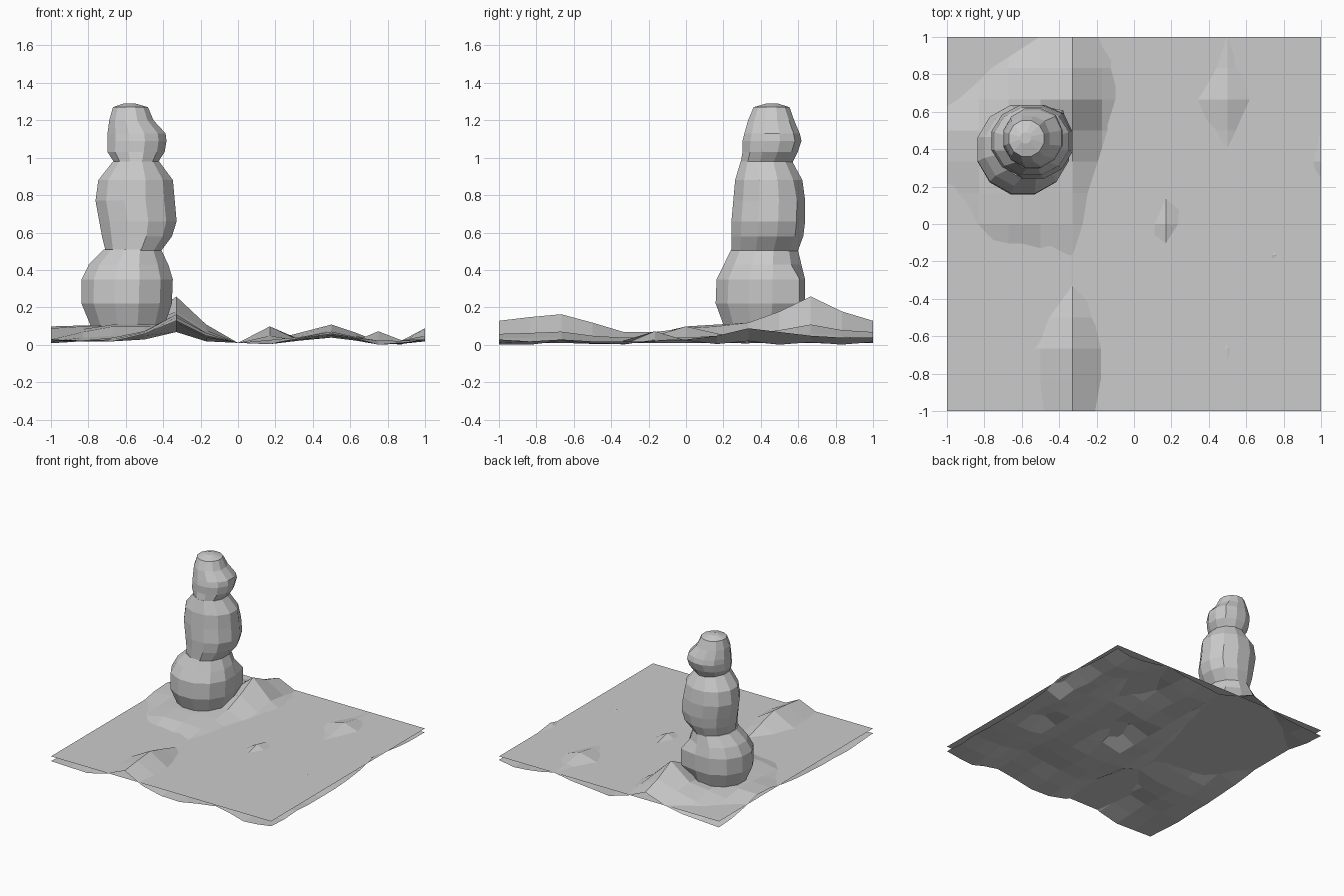
import bpy, bmesh, math, random

if "Cube" in bpy.data.objects:
    bpy.data.objects.remove(bpy.data.objects["Cube"])

random.seed(4)


def make_object(name, bm):
    bmesh.ops.recalc_face_normals(bm, faces=bm.faces)
    mesh = bpy.data.meshes.new(name)
    bm.to_mesh(mesh)
    bm.free()
    obj = bpy.data.objects.new(name, mesh)
    bpy.context.collection.objects.link(obj)
    return obj


def grid(name, xs, ys, height):
    bm = bmesh.new()
    v = [[bm.verts.new((x, y, height(x, y))) for x in xs] for y in ys]
    for j in range(len(ys) - 1):
        for i in range(len(xs) - 1):
            bm.faces.new((v[j][i], v[j][i + 1], v[j + 1][i + 1], v[j + 1][i]))
    obj = make_object(name, bm)
    if sum(p.normal.z for p in obj.data.polygons) < 0:
        obj.data.flip_normals()
    return obj


# flat snow sheet lying over the uneven ground
grid("flat_snow", (-1, 1), (-1, 1), lambda x, y: 0.067)

# uneven ground: columns of heights along y from -1 to 1 in steps of 1/6
YS = [-1 + j / 6 for j in range(13)]
ridges = {
    -1.0: (.03, .02, .01, .02, .02, .03, .04, .06, .09, .10, .06, .03, .02),
    -0.67: (.02, .03, .04, .02, .02, .05, .10, .11, .11, .11, .11, .085, .04),
    -0.5: (.06, .07, .075, .05, .03, .06, .10, .11, .11, .11, .13, .12, .07),
    -0.33: (.13, .15, .165, .12, .07, .07, .09, .10, .12, .18, .26, .18, .13),
    -0.17: (.05, .065, .065, .04, .02, .03, .03, .04, .06, .08, .11, .09, .06),
    0.5: (.06, .065, .072, .05, .04, .04, .04, .05, .06, .08, .11, .08, .07),
    1.0: (.03, .02, .03, .02, .02, .02, .03, .05, .09, .07, .05, .04, .04),
}
peaks = {(0.17, 6): .10, (0.75, 5): .074, (0.17, 5): .05, (0.17, 7): .062}
XS = (-1, -.83, -.67, -.5, -.33, -.17, 0, .17, .33, .5, .63, .75, .87, 1)


def ground_height(x, y):
    j = round((y + 1) * 6)
    if (x, j) in peaks:
        return peaks[(x, j)]
    if x in ridges:
        return ridges[x][j]
    if x == -.83:
        return (ridges[-1.0][j] + ridges[-.67][j]) / 2
    if x == 0:
        return 0.012
    if x in (.33, .63):
        return 0.6 * ridges[.5][j]
    return random.uniform(0, 0.03)


ground = grid("uneven_ground", XS, YS, ground_height)
low = min(v.co.z for v in ground.data.vertices)
for v in ground.data.vertices:
    v.co.z -= low


# lumpy stacked body: rings of (z, x min, x max, y min, y max)
def lump(name, rings, flap, sides=12):
    bm = bmesh.new()
    loops = []
    for k, (z, x0, x1, y0, y1) in enumerate(rings):
        loop = []
        for i in range(sides):
            a = 2 * math.pi * (i + 0.5) / sides
            # the rolled-up snow ends in a raised edge at the back right
            s = 1 + (flap if i == 1 and 0 < k < len(rings) - 2 else 0)
            loop.append(bm.verts.new(((x0 + x1) / 2 + s * (x1 - x0) / 2 * 1.02 * math.cos(a),
                                      (y0 + y1) / 2 + s * (y1 - y0) / 2 * 1.02 * math.sin(a), z)))
        loops.append(loop)
    for a, b in zip(loops, loops[1:]):
        for i in range(sides):
            n = (i + 1) % sides
            bm.faces.new((a[i], a[n], b[n], b[i]))
    bm.faces.new(loops[0])
    bm.faces.new(loops[-1])
    return make_object(name, bm)


lump("bottom_ball", [(.10, -.79, -.39, .20, .60), (.22, -.84, -.35, .155, .64),
                     (.35, -.84, -.345, .16, .64), (.43, -.80, -.37, .20, .62),
                     (.51, -.72, -.41, .24, .60)], 0.2)
lump("middle_ball", [(.50, -.71, -.41, .24, .60), (.58, -.73, -.35, .24, .63),
                     (.66, -.745, -.325, .24, .64), (.77, -.765, -.335, .25, .64),
                     (.88, -.75, -.345, .26, .625), (.98, -.67, -.42, .29, .57)], 0.05)
lump("head", [(.97, -.66, -.43, .29, .57), (1.03, -.70, -.39, .30, .60),
              (1.09, -.70, -.38, .30, .62), (1.13, -.70, -.385, .31, .61),
              (1.20, -.69, -.45, .33, .58), (1.27, -.67, -.48, .36, .555),
              (1.29, -.61, -.55, .43, .49)], 0.06)
